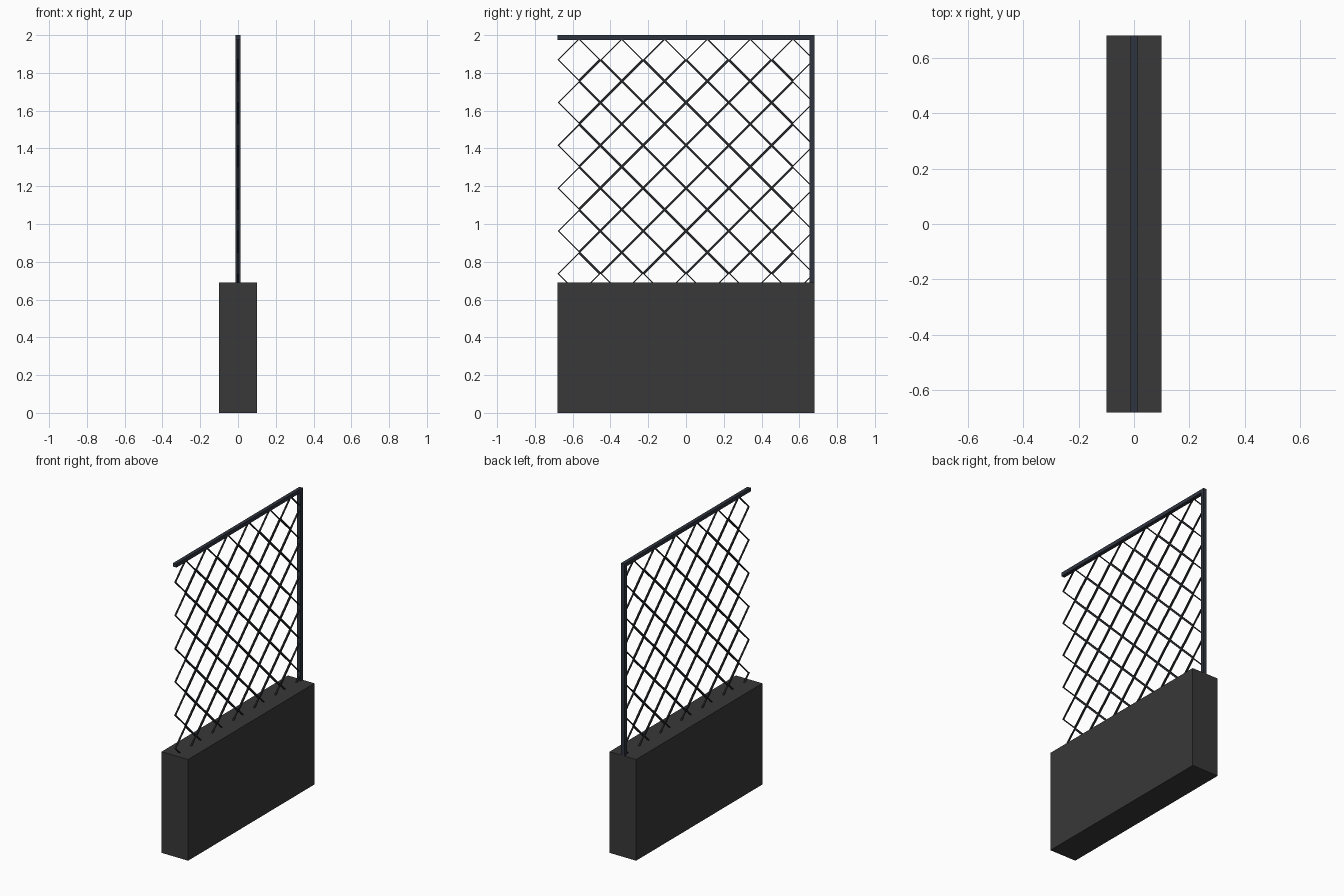
import bpy, bmesh
from mathutils import Vector

if "Cube" in bpy.data.objects:
    bpy.data.objects.remove(bpy.data.objects["Cube"])


def material(name, color):
    m = bpy.data.materials.new(name)
    m.diffuse_color = (*color, 1)
    m.use_nodes = True
    m.node_tree.nodes["Principled BSDF"].inputs["Base Color"].default_value = m.diffuse_color
    return m


STONE = material("dark_stone", (0.04, 0.04, 0.04))
STEEL = material("blue_steel", (0.028, 0.034, 0.048))
WIRE = material("black_wire", (0.018, 0.02, 0.023))


def add_object(name, bm, mat):
    mesh = bpy.data.meshes.new(name)
    bmesh.ops.recalc_face_normals(bm, faces=bm.faces)
    bm.to_mesh(mesh)
    bm.free()
    mesh.materials.append(mat)
    ob = bpy.data.objects.new(name, mesh)
    bpy.context.collection.objects.link(ob)
    return ob


def box(name, lo, hi, mat):
    lo, hi = Vector(lo), Vector(hi)
    bm = bmesh.new()
    bmesh.ops.create_cube(bm, size=1)
    for v in bm.verts:
        v.co = (lo + hi) / 2 + v.co * (hi - lo)
    return add_object(name, bm, mat)


def diamond(bm, y, z, r, band, depth):
    """Square-section diamond frame lying in the YZ plane."""
    loops = []
    for x, rad in ((-depth, r), (depth, r), (depth, r - band), (-depth, r - band)):
        loops.append([bm.verts.new((x, y + a * rad, z + b * rad))
                      for a, b in ((1, 0), (0, 1), (-1, 0), (0, -1))])
    for k in range(4):
        p, q = loops[k], loops[(k + 1) % 4]
        for i in range(4):
            j = (i + 1) % 4
            bm.faces.new((p[i], p[j], q[j], q[i]))


W, BASE_TOP, BAR = 0.68, 0.69, 0.0125

# Wall, post and top rail
box("base_wall", (-0.1, -W, 0), (0.1, W, BASE_TOP), STONE)
box("end_post", (-BAR, W - 2 * BAR, BASE_TOP), (BAR, W, 2 - 2 * BAR), STEEL)
box("top_rail", (-BAR, -W, 2 - 2 * BAR), (BAR, W, 2), STEEL)

# Lattice: outer diamonds 6 x 6, with 5 x 5 diamonds filling the gaps
bm = bmesh.new()
R = W / 6
TOP = 1.983
for n, shift in ((6, 0), (5, R)):
    for i in range(n):
        for j in range(n):
            diamond(bm, -W + R + shift + 2 * R * i, TOP - R - shift - 2 * R * j,
                    R, 0.0085, 0.005)
# Trim the part buried in the wall
bmesh.ops.bisect_plane(bm, geom=bm.verts[:] + bm.edges[:] + bm.faces[:],
                       plane_co=(0, 0, BASE_TOP - 0.005), plane_no=(0, 0, 1),
                       clear_inner=True)
add_object("wire_lattice", bm, WIRE)
